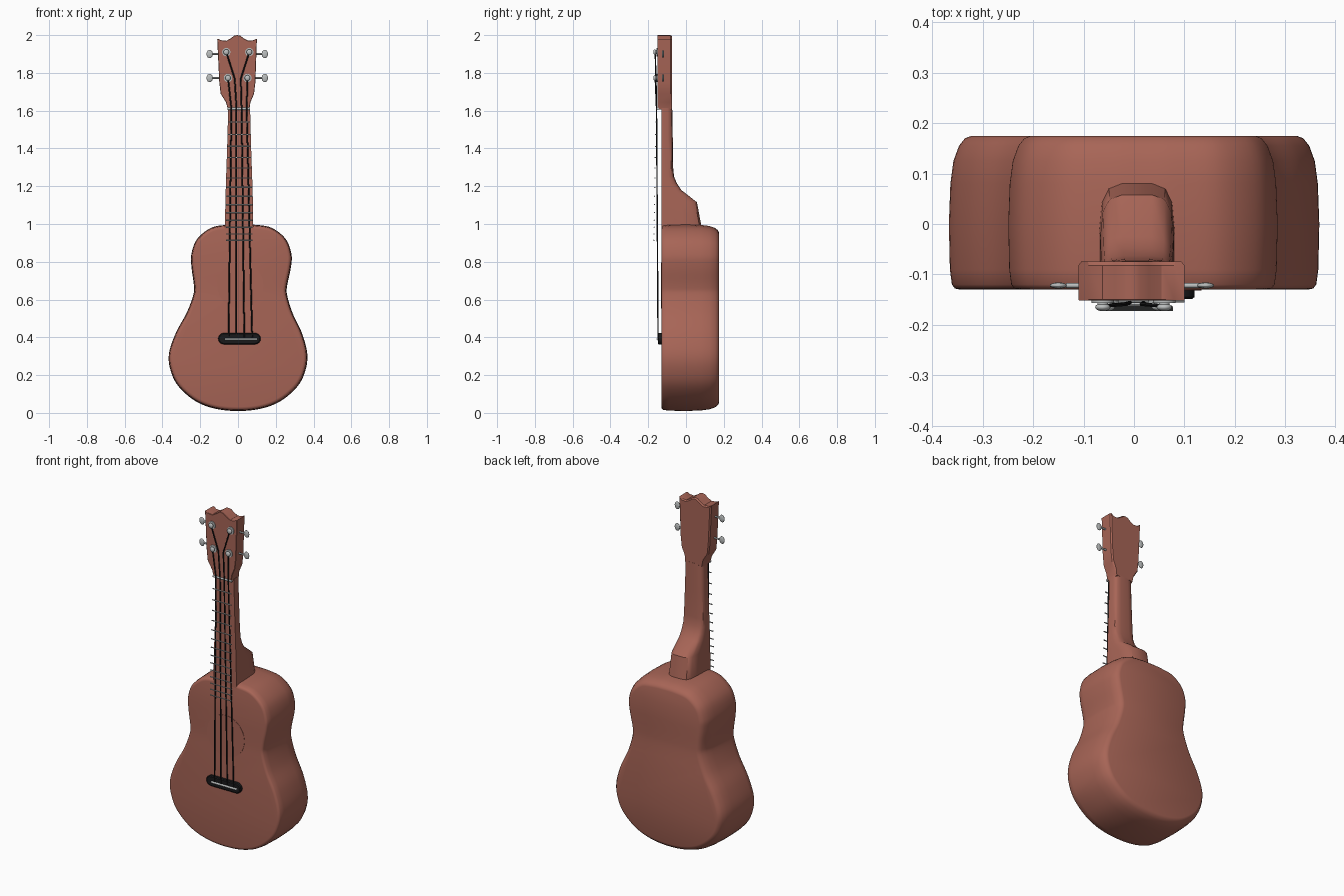
import bpy, bmesh, math
from mathutils import Vector

if "Cube" in bpy.data.objects:
    bpy.data.objects.remove(bpy.data.objects["Cube"], do_unlink=True)


def material(name, rgb, metallic=0.0):
    m = bpy.data.materials.new(name)
    m.use_nodes = True
    m.diffuse_color = (*rgb, 1)
    m.node_tree.nodes["Principled BSDF"].inputs["Base Color"].default_value = (*rgb, 1)
    return m


WOOD = material("reddish wood", (0.39, 0.13, 0.094))
BLACK = material("black", (0.01, 0.01, 0.011))
SILVER = material("silver", (0.5, 0.52, 0.52))


def finish(bm, name, mat, angle=35):
    bmesh.ops.recalc_face_normals(bm, faces=bm.faces)
    mesh = bpy.data.meshes.new(name)
    bm.to_mesh(mesh)
    bm.free()
    mesh.materials.append(mat)
    ob = bpy.data.objects.new(name, mesh)
    bpy.context.collection.objects.link(ob)
    bpy.ops.object.select_all(action='DESELECT')
    ob.select_set(True)
    bpy.context.view_layer.objects.active = ob
    bpy.ops.object.shade_smooth_by_angle(angle=math.radians(angle))
    return ob


def loft(rings, name, mat, angle=35):
    """Skin a list of closed rings and cap both ends."""
    bm = bmesh.new()
    rows = [[bm.verts.new(p) for p in ring] for ring in rings]
    n = len(rows[0])
    for a, b in zip(rows, rows[1:]):
        for i in range(n):
            j = (i + 1) % n
            bm.faces.new((a[i], a[j], b[j], b[i]))
    bm.faces.new(rows[0])
    bm.faces.new(rows[-1])
    return finish(bm, name, mat, angle)


def plate(outline, profile, name, mat, angle=35):
    """Front outline (x, z) swept through y, with an inset at each depth."""
    n = len(outline)
    normals = []
    for i in range(n):
        t = (outline[(i + 1) % n] - outline[i - 1]).normalized()
        normals.append(Vector((-t.y, t.x)))   # inward for counter-clockwise
    rings = []
    for y, inset in profile:
        ring = [p + k * inset for p, k in zip(outline, normals)]
        rings.append([(p.x, y, p.y) for p in ring])
    return loft(rings, name, mat, angle)


def smooth_loop(points, steps):
    """Closed Catmull-Rom curve through the points."""
    out, n = [], len(points)
    for i in range(n):
        a, b, c, d = (points[(i + k) % n] for k in (-1, 0, 1, 2))
        for s in range(steps):
            t = s / steps
            out.append(0.5 * (2 * b + (c - a) * t + (2 * a - 5 * b + 4 * c - d) * t * t
                              + (3 * b - a - 3 * c + d) * t ** 3))
    return out


def rod(points, radius, name, mat, sides=8):
    """Round bar through a list of points."""
    pts = [Vector(p) for p in points]
    rings = []
    for i, p in enumerate(pts):
        d = (pts[min(i + 1, len(pts) - 1)] - pts[max(i - 1, 0)]).normalized()
        u = d.orthogonal().normalized() if abs(d.y) > 0.9 else d.cross(Vector((0, 1, 0))).normalized()
        v = d.cross(u)
        rings.append([p + radius * (math.cos(a) * u + math.sin(a) * v)
                      for a in (math.tau * k / sides for k in range(sides))])
    return loft(rings, name, mat, 50)


def ball(center, scale, name, mat):
    bm = bmesh.new()
    bmesh.ops.create_uvsphere(bm, u_segments=16, v_segments=10, radius=1)
    for v in bm.verts:
        v.co = Vector(a * b + c for a, b, c in zip(v.co, scale, center))
    return finish(bm, name, mat, 60)


# Body: figure-eight outline, upper half leaning slightly to the left
half = [(0.12, .022), (.225, .062), (.315, .14), (.357, .225), (.366, .315), (.333, .425),
        (.28, .53), (.248, .625), (.247, .675), (.263, .77), (.265, .84), (.235, .92),
        (.16, .98), (.07, .996)]
loop = [(0, .01)] + half + [(0, .998)] + [(-x, z) for x, z in reversed(half)]
loop = [Vector((x + 0.018 * min(max((z - .3) / .5, 0), 1), z)) for x, z in loop]
plate(smooth_loop(loop, 5),
      [(-.13, .022), (-.128, .012), (-.12, .006), (-.09, .002), (0, 0), (.08, .003),
       (.125, .009), (.155, .02), (.17, .032), (.175, .045)], "body", WOOD, 50)

# Sound hole disc set on the top board
circle = [Vector((.012 + .122 * math.cos(a), .675 + .122 * math.sin(a)))
          for a in (math.tau * k / 48 for k in range(48))]
plate(circle, [(-.129, 0), (-.132, 0)], "sound_hole", WOOD)

# Neck and heel: flat front, rounded back; rows are z, half width, back depth
section = [(-1, 0), (-1, .55), (-.93, .82), (-.75, .95), (-.4, 1),
           (.4, 1), (.75, .95), (.93, .82), (1, .55), (1, 0)]
stations = [(.97, .075, .085), (1.115, .073, .058), (1.18, .071, -.025), (1.215, .07, -.048),
            (1.25, .069, -.063), (1.3, .067, -.068), (1.45, .062, -.07), (1.615, .058, -.073)]
loft([[(.006 + w * x, -.13 + (back + .13) * d, z) for x, d in section]
      for z, w, back in stations], "neck", WOOD, 40)

# Headstock with a scalloped crown
head = [(-.053, 1.605), (.06, 1.605), (.066, 1.645), (.085, 1.69), (.092, 1.75), (.1, 1.98),
        (.08, 1.973), (.055, 1.97), (.03, 1.983), (.012, 1.997), (-.004, 2.0), (-.02, 1.997),
        (-.038, 1.983), (-.062, 1.97), (-.09, 1.973), (-.11, 1.98), (-.099, 1.75),
        (-.092, 1.69), (-.064, 1.645)]
plate([Vector(p) for p in head], [(-.152, .002), (-.15, 0), (-.082, 0), (-.074, .006)],
      "headstock", WOOD, 30)

# Bridge: rounded bar with a saddle
bar = []
for cx, start in ((.09, -90), (-.075, 90)):
    for k in range(9):
        a = math.radians(start + k * 22.5)
        bar.append(Vector((cx + .03 * math.cos(a), .393 + .03 * math.sin(a))))
plate(bar, [(-.128, 0), (-.145, 0), (-.149, .005)], "bridge", BLACK)
rod([(-.068, -.15, .39), (.1, -.15, .39)], .006, "saddle", SILVER)

# Nut and frets, spacing shrinking towards the body
rod([(-.056, -.15, 1.61), (.064, -.15, 1.61)], .007, "nut", SILVER)
z, gap = 1.61, .07
for i in range(14):
    z -= gap
    gap *= .945
    w = .058 + .012 * min((1.61 - z) / .5, 1)
    y = -.158 - .012 * (1.61 - z) / .7
    rod([(.007 - w, y, z), (.007 + w, y, z)], .0035, f"fret_{i + 1}", SILVER, 6)

# Tuners: post on the face, shaft and flat button at the side
posts = [(-.053, 1.773), (-.062, 1.91), (.06, 1.91), (.05, 1.773)]
for i, (x, pz) in enumerate(posts):
    s = -1 if x < 0 else 1
    sz = 1.9 if pz > 1.85 else 1.773
    rod([(x, -.15, pz), (x, -.157, pz)], .022, f"washer_{i + 1}", SILVER, 16)
    rod([(x, -.15, pz), (x, -.168, pz)], .011, f"post_{i + 1}", SILVER, 12)
    ball((x, -.165, pz), (.015, .008, .015), f"post_cap_{i + 1}", SILVER)
    rod([(s * .08, -.122, sz), (s * .135, -.122, sz)], .005, f"shaft_{i + 1}", SILVER)
    ball((s * .146 - .004, -.122, sz), (.017, .006, .022), f"button_{i + 1}", SILVER)

# Strings from saddle over the nut to the posts
for i, (x, pz) in enumerate(posts):
    low = -.05 + .0417 * i
    nut = -.035 + .027 * i
    path = [(low, -.148, .39), (nut, -.156, 1.61)]
    if pz > 1.85:
        path.append((nut * 1.2 - .008, -.159, 1.77))
    rod(path + [(x, -.163, pz)], .004, f"string_{i + 1}", BLACK, 6)
